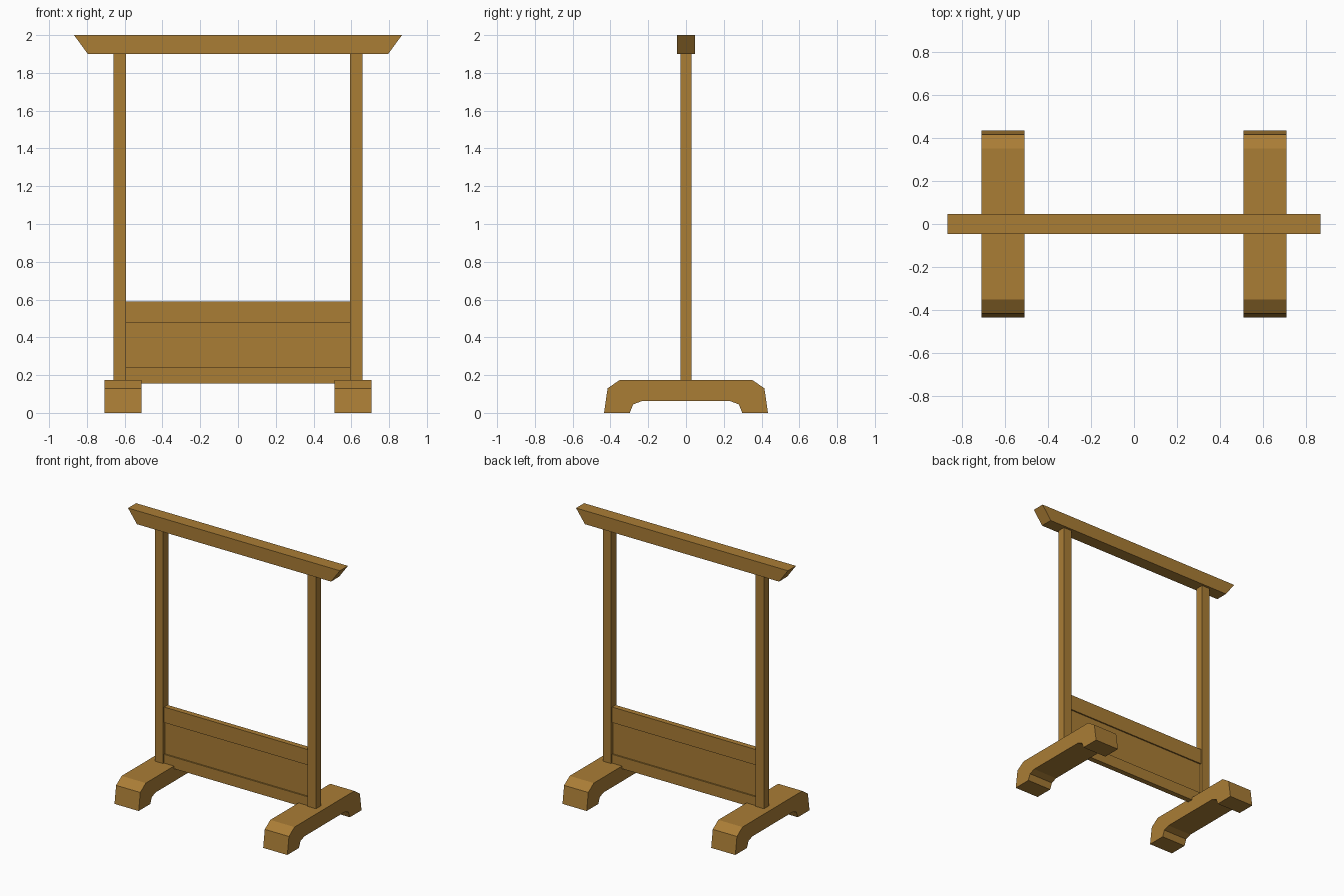
import bpy
import bmesh

cube = bpy.data.objects.get("Cube")
if cube:
    bpy.data.objects.remove(cube, do_unlink=True)

# Single warm wood colour
wood = bpy.data.materials.new("warm_wood")
wood.use_nodes = True
colour = (0.40, 0.205, 0.036, 1)
wood.diffuse_color = colour
wood.node_tree.nodes["Principled BSDF"].inputs["Base Color"].default_value = colour


def prism(name, outline, axis, start, end):
    """Extrude an outline along x (outline is y, z) or along y (outline is x, z)."""
    bm = bmesh.new()
    place = (lambda a, b: (start, a, b)) if axis == "x" else (lambda a, b: (a, start, b))
    face = bm.faces.new([bm.verts.new(place(a, b)) for a, b in outline])
    moved = bmesh.ops.extrude_face_region(bm, geom=[face])["geom"]
    verts = [v for v in moved if isinstance(v, bmesh.types.BMVert)]
    step = end - start
    bmesh.ops.translate(bm, verts=verts, vec=(step, 0, 0) if axis == "x" else (0, step, 0))
    bmesh.ops.recalc_face_normals(bm, faces=bm.faces)
    mesh = bpy.data.meshes.new(name)
    bm.to_mesh(mesh)
    bm.free()
    mesh.materials.append(wood)
    obj = bpy.data.objects.new(name, mesh)
    bpy.context.collection.objects.link(obj)
    return obj


def board(name, x0, x1, depth, z0, z1):
    """Rectangular timber centred on y = 0."""
    outline = [(x0, z0), (x1, z0), (x1, z1), (x0, z1)]
    return prism(name, outline, "y", -depth / 2, depth / 2)


# Bridge-shaped foot outline, mirrored front to back
half = [(0.235, 0.062), (0.28, 0.045), (0.298, 0), (0.434, 0), (0.415, 0.13), (0.35, 0.175)]
foot = half + [(-y, z) for y, z in reversed(half)]

# Feet and uprights on both sides
for side, s in (("left", 1), ("right", -1)):
    prism(side + "_foot", foot, "x", s * 0.51, s * 0.708)
    board(side + "_post", min(s * 0.592, s * 0.66), max(s * 0.592, s * 0.66), 0.06, 0.12, 1.91)

# Lower rails with a thinner recessed panel between them
board("bottom_rail", -0.595, 0.595, 0.04, 0.155, 0.24)
board("top_rail", -0.595, 0.595, 0.04, 0.475, 0.59)
board("recessed_panel", -0.595, 0.595, 0.02, 0.235, 0.48)

# Hanging beam with undercut ends
beam = [(-0.795, 1.9), (0.795, 1.9), (0.868, 2), (-0.868, 2)]
prism("top_beam", beam, "y", -0.047, 0.047)
